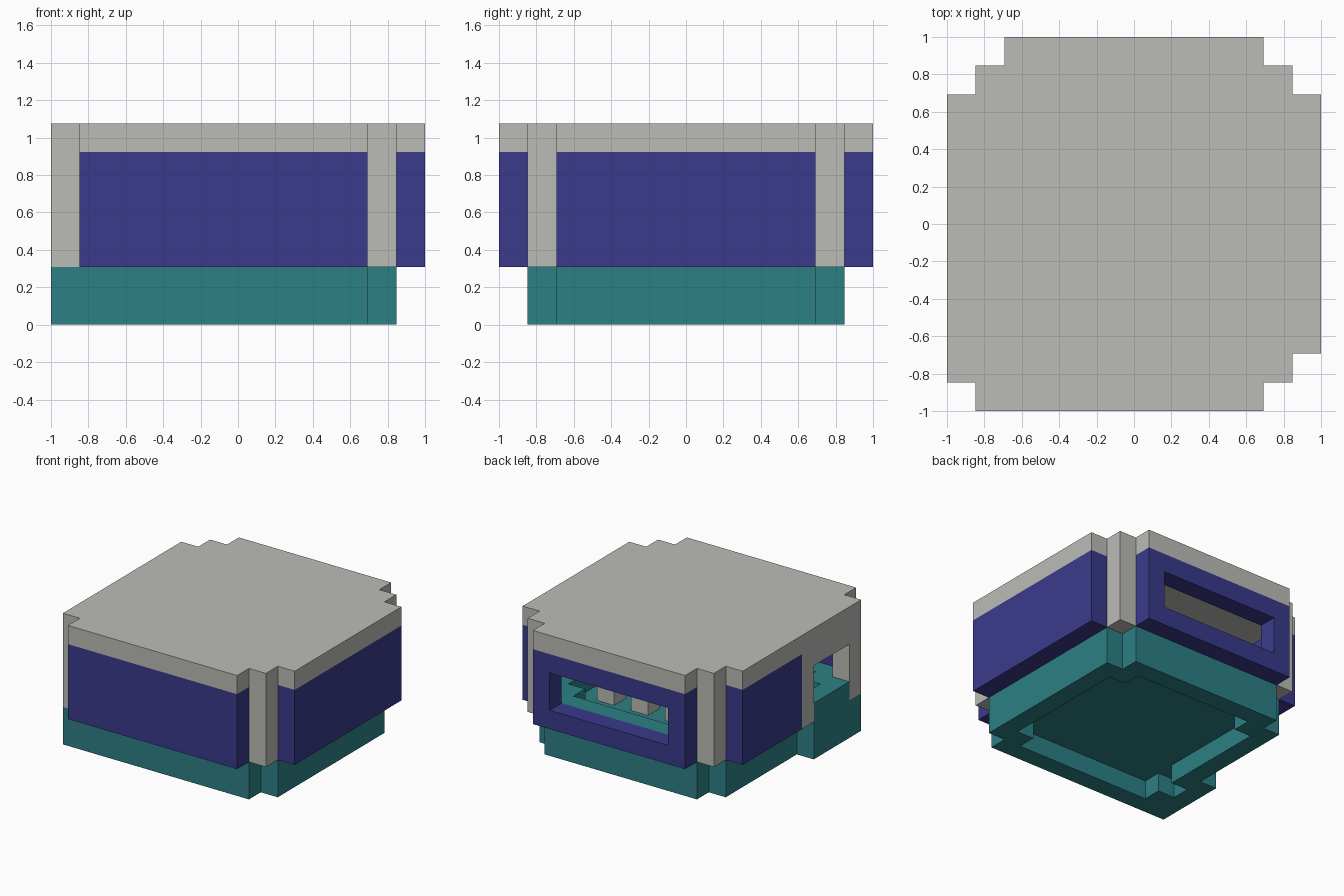
import bpy
import bmesh

cube = bpy.data.objects.get("Cube")
if cube:
    bpy.data.objects.remove(cube, do_unlink=True)

CELL = 2 / 13  # everything sits on a grid of 13 x 13 x 7 cells


def material(name, rgb):
    mat = bpy.data.materials.new(name)
    mat.use_nodes = True
    mat.diffuse_color = (*rgb, 1)
    bsdf = next(n for n in mat.node_tree.nodes if n.type == "BSDF_PRINCIPLED")
    bsdf.inputs["Base Color"].default_value = (*rgb, 1)
    return mat


GREY = material("light grey", (0.50, 0.50, 0.475))
BLUE = material("deep blue", (0.042, 0.042, 0.263))
TEAL = material("teal", (0.026, 0.216, 0.235))


def prism(name, plan, bottom, top, mat):
    """Extrude a plan outline, given in grid cells, between two heights."""
    bm = bmesh.new()
    verts = [bm.verts.new((x * CELL - 1, y * CELL - 1, bottom * CELL)) for x, y in plan]
    face = bm.faces.new(verts)
    up = bmesh.ops.extrude_face_region(bm, geom=[face])["geom"]
    moved = [v for v in up if isinstance(v, bmesh.types.BMVert)]
    bmesh.ops.translate(bm, verts=moved, vec=(0, 0, (top - bottom) * CELL))
    bmesh.ops.recalc_face_normals(bm, faces=bm.faces[:])
    mesh = bpy.data.meshes.new(name)
    bm.to_mesh(mesh)
    bm.free()
    mesh.materials.append(mat)
    obj = bpy.data.objects.new(name, mesh)
    bpy.context.collection.objects.link(obj)
    return obj


def box(name, x, y, z, mat):
    plan = [(x[0], y[0]), (x[1], y[0]), (x[1], y[1]), (x[0], y[1])]
    return prism(name, plan, z[0], z[1], mat)


def cut(target, cutter):
    """Subtract the cutter from the target and discard it."""
    cutter.hide_render = True
    mod = target.modifiers.new("cut", "BOOLEAN")
    mod.operation = "DIFFERENCE"
    mod.solver = "EXACT"
    mod.object = cutter
    bpy.context.view_layer.objects.active = target
    bpy.ops.object.modifier_apply(modifier=mod.name)
    bpy.data.objects.remove(cutter, do_unlink=True)


# Base with a stepped outline, hollowed from above and below
base_plan = [(0, 1), (11, 1), (11, 2), (12, 2), (12, 11), (11, 11),
             (11, 12), (2, 12), (2, 11), (1, 11), (1, 5), (0, 5)]
pit_plan = [(2, 2), (10, 2), (10, 3), (11, 3), (11, 10), (10, 10), (10, 11),
            (3, 11), (3, 10), (2, 10), (2, 4), (1, 4), (1, 3), (2, 3)]
base = prism("base", base_plan, 0, 3, TEAL)
cut(base, prism("lower_pit", pit_plan, -1, 1, TEAL))
cut(base, prism("floor_pit", pit_plan, 2, 4, TEAL))
cut(base, box("post_seat", (-1, 1), (0, 2), (2, 4), TEAL))

# Wall panels
box("front_wall", (1, 11), (0, 1), (2, 6), BLUE)
box("left_wall", (12, 13), (2, 11), (2, 6), BLUE)
box("right_wall", (0, 1), (6, 11), (2, 6), BLUE)
back_wall = box("back_wall", (2, 11), (12, 13), (2, 6), BLUE)
cut(back_wall, box("window_opening", (3, 10), (11, 14), (3, 5), BLUE))

# Corner and door posts
posts = {"front_left_post": (11, 1), "back_left_post": (11, 11),
         "back_right_post": (1, 11), "front_door_post": (0, 1),
         "back_door_post": (0, 5)}
for name, (x, y) in posts.items():
    box(name, (x, x + 1), (y, y + 1), (2, 6), GREY)
box("door_lintel", (0, 1), (2, 5), (5, 6), GREY)

# Row of bars inside the room
for n, x in enumerate(range(3, 10, 2), 1):
    box(f"inner_bar_{n}", (x, x + 1), (8, 9), (2, 6), GREY)

# Roof slab with stepped corners
roof_plan = [(1, 0), (11, 0), (11, 1), (12, 1), (12, 2), (13, 2), (13, 11),
             (12, 11), (12, 12), (11, 12), (11, 13), (2, 13), (2, 12),
             (1, 12), (1, 11), (0, 11), (0, 1), (1, 1)]
prism("roof", roof_plan, 6, 7, GREY)
